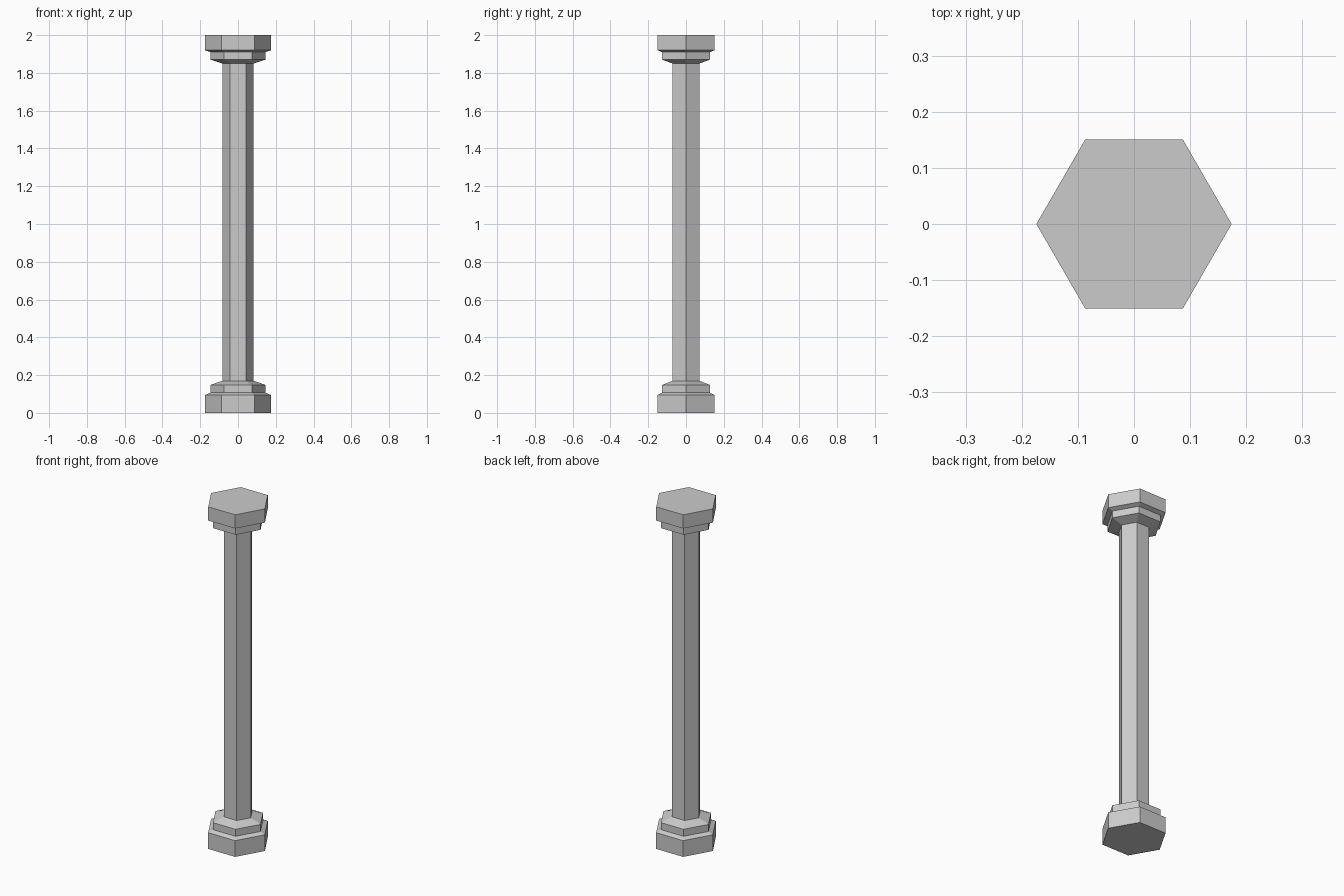
import bpy
import bmesh
from math import cos, sin, tau

cube = bpy.data.objects.get("Cube")
if cube:
    bpy.data.objects.remove(cube)

stone = bpy.data.materials.new("grey_stone")
stone.use_nodes = True
colour = (0.6, 0.6, 0.6, 1)
stone.diffuse_color = colour
stone.node_tree.nodes["Principled BSDF"].inputs["Base Color"].default_value = colour

SIDES = 6
PLINTH, COLLAR, SHAFT = 0.174, 0.146, 0.083


def hex_turning(name, profile):
    """Closed hexagonal solid from (radius, height) pairs, bottom to top."""
    bm = bmesh.new()
    rings = [[bm.verts.new((r * cos(tau * i / SIDES), r * sin(tau * i / SIDES), z))
              for i in range(SIDES)] for r, z in profile]
    for low, high in zip(rings, rings[1:]):
        for i in range(SIDES):
            j = (i + 1) % SIDES
            bm.faces.new((low[i], low[j], high[j], high[i]))
    bm.faces.new(rings[0][::-1])
    bm.faces.new(rings[-1])
    mesh = bpy.data.meshes.new(name)
    bm.to_mesh(mesh)
    bm.free()
    mesh.materials.append(stone)
    obj = bpy.data.objects.new(name, mesh)
    bpy.context.collection.objects.link(obj)
    return obj


# Whole column in one skin: base plinth, collar, shaft, collar, capital
hex_turning("column", [
    (PLINTH, 0), (PLINTH, 0.095),
    (COLLAR, 0.107), (COLLAR, 0.148),
    (SHAFT, 0.17), (SHAFT, 1.85),
    (COLLAR, 1.87), (COLLAR, 1.91),
    (PLINTH, 1.92), (PLINTH, 2),
])
